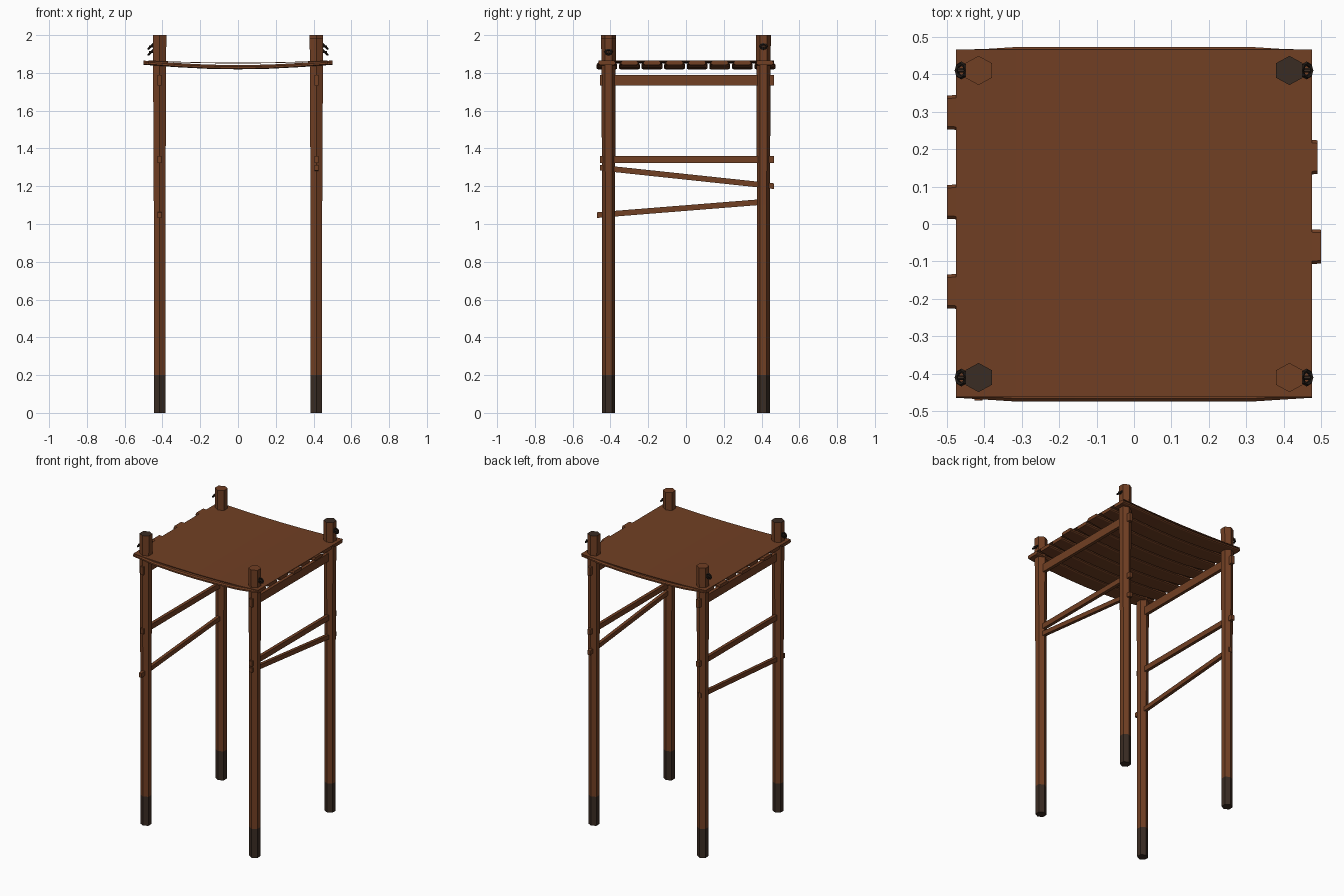
import bpy, bmesh, math
from mathutils import Vector

if "Cube" in bpy.data.objects:
    bpy.data.objects.remove(bpy.data.objects["Cube"])


def mat(name, c):
    m = bpy.data.materials.new(name)
    m.diffuse_color = (*c, 1)
    m.use_nodes = True
    m.node_tree.nodes["Principled BSDF"].inputs["Base Color"].default_value = m.diffuse_color
    return m


WOOD = mat("brown wood", (0.165, 0.050, 0.017))
DARK = mat("dark tarred wood", (0.042, 0.025, 0.017))
IRON = mat("black iron", (0.016, 0.011, 0.008))


def finish(name, bm, mats):
    bmesh.ops.recalc_face_normals(bm, faces=bm.faces)
    me = bpy.data.meshes.new(name)
    bm.to_mesh(me)
    bm.free()
    for m in mats:
        me.materials.append(m)
    ob = bpy.data.objects.new(name, me)
    bpy.context.collection.objects.link(ob)
    return ob


def loft(name, rings, mats):
    """Skin a list of equal-length vertex rings and cap both ends."""
    bm = bmesh.new()
    vr = [[bm.verts.new(p) for p in r] for r in rings]
    n = len(vr[0])
    for a, b in zip(vr, vr[1:]):
        for i in range(n):
            bm.faces.new((a[i], a[(i + 1) % n], b[(i + 1) % n], b[i]))
    bm.faces.new(vr[0])
    bm.faces.new(vr[-1])
    return finish(name, bm, mats)


def hexring(x, y, z, r):
    return [(x + r * 1.05 * math.sin(i * math.pi / 3),
             y + r * math.cos(i * math.pi / 3), z) for i in range(6)]


# Hexagonal posts with dark feet; two have dark end grain on top
for sx in (-1, 1):
    for sy in (-1, 1):
        x, y = 0.415 * sx, 0.41 * sy
        top = 2.0 if sx == sy or sx < 0 else 1.985
        ob = loft("post", [hexring(x, y, 0, 0.034), hexring(x, y, 0.2, 0.034),
                           hexring(x, y, 1.1, 0.034), hexring(x, y, top, 0.039)],
                  [WOOD, DARK])
        for p in ob.data.polygons:
            cap = p.center.z > top - 0.01 and sx == sy
            if p.center.z < 0.19 or cap:
                p.material_index = 1

        # Iron ring and pin on the outer side of the post top
        hz = 1.91 if sy < 0 else 1.94
        c = Vector((0.461 * sx, y, hz))
        bpy.ops.mesh.primitive_torus_add(
            major_segments=8, minor_segments=5, major_radius=0.018,
            minor_radius=0.006, location=c, rotation=(0, sx * math.radians(45), 0))
        ring = bpy.context.object
        ring.name = "iron_ring"
        ring.data.materials.append(IRON)
        bpy.ops.object.shade_flat()
        bpy.ops.mesh.primitive_cylinder_add(
            vertices=6, radius=0.006, depth=0.045,
            location=c - Vector((0.012 * sx, 0, 0)), rotation=(0, math.pi / 2, 0))
        pin = bpy.context.object
        pin.name = "ring_pin"
        pin.data.materials.append(DARK)


# Side rails: x, start (y, z), end (y, z), height
def rail(name, x, a, b, h, w=0.022):
    def sec(y, z):
        return [(x - w / 2, y, z - h / 2), (x + w / 2, y, z - h / 2),
                (x + w / 2, y, z + h / 2), (x - w / 2, y, z + h / 2)]
    loft(name, [sec(*a), sec(*b)], [WOOD])


for sx in (-1, 1):
    rail("top_rail", 0.415 * sx, (-0.455, 1.76), (0.467, 1.76), 0.056)
    rail("middle_rail", 0.415 * sx, (-0.455, 1.342), (0.467, 1.342), 0.036)
rail("right_brace", 0.415, (-0.455, 1.298), (0.467, 1.2), 0.03)
rail("left_brace", -0.415, (-0.472, 1.047), (0.445, 1.12), 0.03)

# Sagging deck planks with chamfered section
SAG, HALF, T, C = 0.024, 0.475, 0.022, 0.008
lefts = {2: -0.5, 4: -0.5, 6: -0.5}
rights = {3: 0.5, 5: 0.49}
for i in range(8):
    y0, y1 = -0.474 + i * 0.1195, -0.474 + i * 0.1195 + 0.11
    xa, xb = lefts.get(i, -HALF), rights.get(i, HALF)
    rings = []
    for k in range(7):
        x = xa + (xb - xa) * k / 6
        zt = 1.865 - SAG * (1 - min(1, abs(x) / HALF) ** 2)
        e = 0.01 if k in (0, 6) else 0.0    # clipped plank corners
        a, b = y0 + e, y1 - e
        rings.append([(x, a + C, zt), (x, a, zt - C), (x, a, zt - T + C / 2),
                      (x, a + C, zt - T), (x, b - C, zt - T), (x, b, zt - T + C / 2),
                      (x, b, zt - C), (x, b - C, zt)])
    loft("deck_plank", rings, [WOOD])

# Thin covering sheet over the planks
rings = []
for k in range(7):
    x = -HALF + 2 * HALF * k / 6
    z = 1.866 - 0.012 * (1 - (x / HALF) ** 2)
    rings.append([(x, -0.462, z - 0.004), (x, 0.466, z - 0.004),
                  (x, 0.466, z), (x, -0.462, z)])
loft("deck_sheet", rings, [WOOD])
